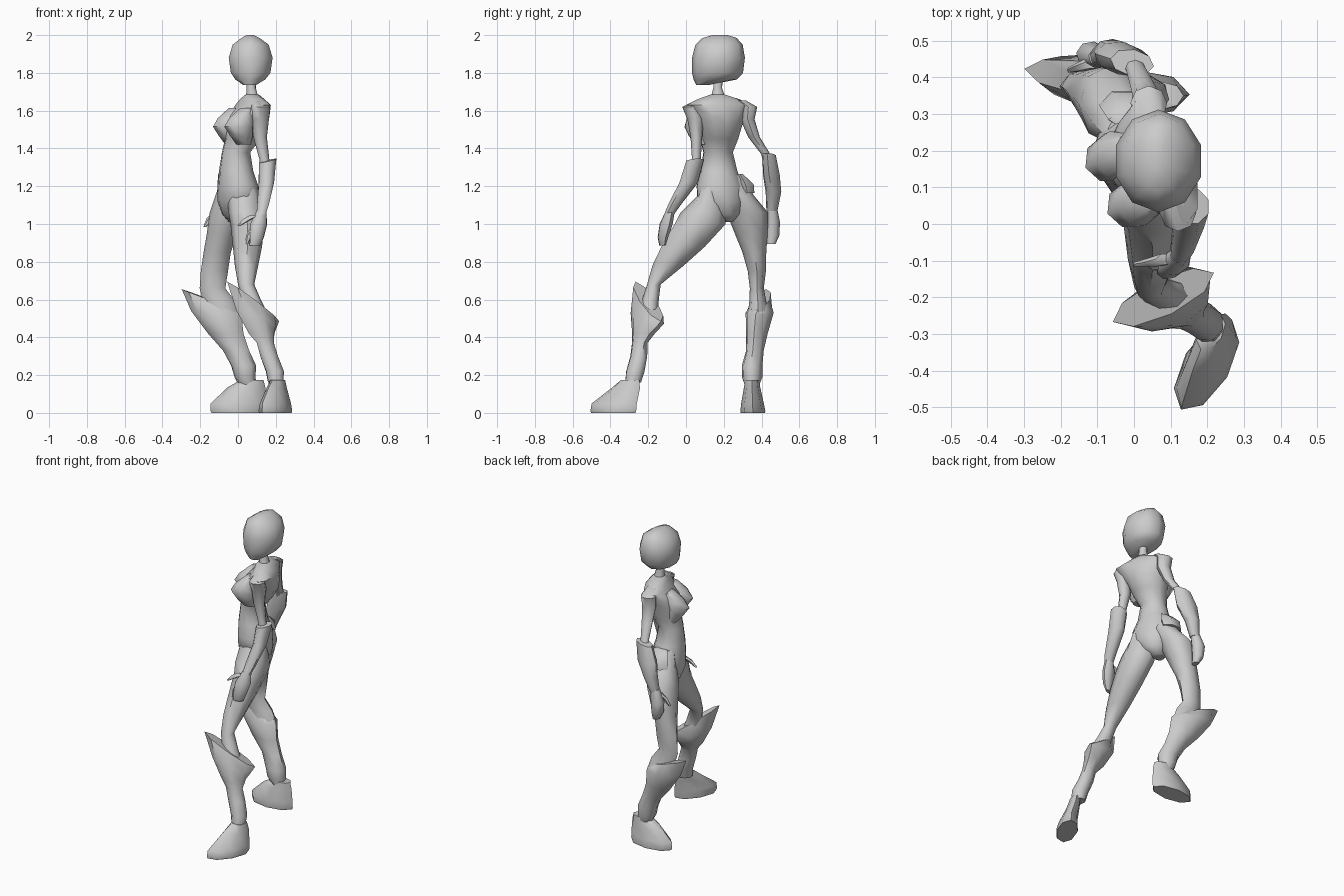
import bpy, bmesh
from math import sin, cos, pi, radians


def loft(name, yaw, rings, sides=8):
    """Skin horizontal oval sections: (x, y, z, half depth, half width, tilt).
    yaw is the heading of the depth axis; tilt raises the front of a section."""
    bm = bmesh.new()
    fx, fy = cos(radians(yaw)), sin(radians(yaw))
    loops = []
    for ring in rings:
        x, y, z, d, w = ring[:5]
        tilt = ring[5] if len(ring) > 5 else 0
        loop = []
        for k in range(sides):
            c, s = cos(2 * pi * k / sides), sin(2 * pi * k / sides)
            loop.append(bm.verts.new((x + fx * d * c - fy * w * s,
                                      y + fy * d * c + fx * w * s,
                                      z + tilt * c)))
        loops.append(loop)
    for a, b in zip(loops, loops[1:]):
        for k in range(sides):
            j = (k + 1) % sides
            bm.faces.new((a[k], a[j], b[j], b[k]))
    bm.faces.new(loops[0])
    bm.faces.new(loops[-1])
    bmesh.ops.recalc_face_normals(bm, faces=bm.faces[:])
    mesh = bpy.data.meshes.new(name)
    bm.to_mesh(mesh)
    bm.free()
    obj = bpy.data.objects.new(name, mesh)
    bpy.context.collection.objects.link(obj)
    bpy.ops.object.select_all(action='DESELECT')
    obj.select_set(True)
    bpy.context.view_layer.objects.active = obj
    bpy.ops.object.shade_smooth_by_angle(angle=radians(50))
    return obj


# Head turned to the front, and neck
loft("head", 270, [
    (.062, .085, 1.735, .03, .035), (.065, .155, 1.765, .115, .083),
    (.067, .167, 1.80, .135, .11), (.067, .172, 1.88, .14, .122),
    (.067, .175, 1.95, .125, .10), (.066, .178, 1.985, .09, .05),
    (.065, .18, 2.0, .04, .02)], 10)
loft("neck", 201, [
    (.07, .17, 1.79, .027, .026), (.07, .168, 1.72, .026, .025),
    (.078, .17, 1.64, .04, .05)])

# Torso, turned towards -x
loft("torso", 201, [
    (.075, .168, 1.685, .035, .04), (.075, .172, 1.66, .055, .12),
    (.08, .175, 1.63, .075, .185), (.055, .175, 1.57, .105, .15),
    (.04, .175, 1.52, .115, .125), (.025, .175, 1.45, .093, .105),
    (-.01, .17, 1.38, .075, .08), (-.01, .175, 1.28, .09, .10),
    (0, .18, 1.20, .105, .13), (0, .185, 1.12, .105, .13),
    (0, .205, 1.05, .085, .075), (-.01, .215, 1.01, .04, .03)], 12)
for side, dx, dy in (("left", 0, 0), ("right", -.06, .125)):
    loft(side + "_breast", 201, [
        (.05 + dx, .08 + dy, 1.615, .04, .045),
        (.018 + dx, .066 + dy, 1.56, .07, .066),
        (.005 + dx, .058 + dy, 1.515, .083, .068),
        (.02 + dx, .068 + dy, 1.465, .065, .055),
        (.03 + dx, .085 + dy, 1.42, .04, .035)])
loft("hip_flap", 180, [
    (-.02, .285, 1.265, .05, .018), (-.02, .315, 1.21, .07, .05),
    (-.025, .325, 1.165, .07, .043)], 6)

# Thighs, overlapping the hips
loft("left_thigh", 180, [
    (.02, .14, 1.26, .06, .05), (.03, .12, 1.15, .088, .058),
    (.04, .09, 1.06, .09, .12),
    (.05, .075, 1.00, .09, .135), (.05, -.015, .88, .077, .115),
    (.045, -.095, .78, .062, .083), (.043, -.17, .68, .043, .036),
    (.075, -.19, .59, .05, .045), (.10, -.20, .52, .06, .05)])
loft("right_thigh", 180, [
    (-.02, .24, 1.26, .06, .05), (-.03, .285, 1.15, .09, .075),
    (-.06, .325, 1.06, .09, .11),
    (-.085, .345, .95, .08, .087), (-.11, .362, .85, .072, .063),
    (-.125, .375, .75, .072, .048), (-.135, .375, .66, .068, .037),
    (-.10, .38, .59, .085, .045), (-.08, .382, .52, .09, .055)])

# Boots with flared, sloping tops
loft("left_boot", 206, [
    (.08, -.20, .59, .153, .05, .105), (.10, -.205, .50, .12, .08, .04),
    (.125, -.225, .42, .075, .058), (.145, -.245, .37, .05, .04),
    (.165, -.25, .30, .052, .045), (.195, -.268, .22, .05, .052),
    (.20, -.28, .16, .042, .045)])
loft("right_boot", 171, [
    (-.15, .40, .60, .15, .045, .055), (-.115, .39, .53, .135, .075, .01),
    (-.065, .375, .42, .095, .058), (-.01, .365, .33, .07, .047),
    (.03, .35, .25, .067, .055), (.037, .35, .19, .056, .055),
    (.05, .35, .15, .05, .04)])

# Feet
loft("left_foot", 240, [
    (.21, -.295, .175, .055, .032), (.205, -.32, .13, .088, .038),
    (.198, -.38, .05, .138, .055), (.198, -.385, .01, .14, .065),
    (.198, -.385, 0, .135, .062)])
loft("right_foot", 180, [
    (.075, .35, .175, .06, .038), (.045, .35, .135, .10, .043),
    (.003, .352, .05, .148, .06), (.003, .354, .01, .148, .066),
    (.003, .354, 0, .143, .064)])

# Left arm with a pointed shoulder
loft("left_upper_arm", 180, [
    (.11, .08, 1.655, .03, .03), (.12, .03, 1.62, .05, .05),
    (.118, .05, 1.555, .046, .043),
    (.117, .055, 1.46, .036, .031), (.14, .055, 1.34, .026, .023),
    (.145, .045, 1.28, .025, .025)])
loft("left_gauntlet", 201, [
    (.157, .048, 1.335, .05, .05, -.012), (.15, .015, 1.22, .042, .053),
    (.132, -.062, 1.10, .033, .036), (.122, -.09, 1.05, .026, .028)])
loft("left_hand", 201, [
    (.124, -.083, 1.07, .027, .026), (.11, -.105, 1.00, .048, .034),
    (.10, -.122, .93, .04, .027), (.09, -.125, .885, .03, .014)])
loft("left_thumb", 180, [
    (.09, -.095, 1.045, .03, .016), (.05, -.105, 1.025, .025, .013),
    (.005, -.11, .99, .008, .007)], 6)
loft("left_finger", 180, [
    (.085, -.11, .98, .02, .015), (.06, -.115, .94, .018, .013),
    (.047, -.115, .895, .008, .008)], 6)

# Right arm with a pointed shoulder
loft("right_upper_arm", 180, [
    (.05, .285, 1.655, .03, .03), (.04, .33, 1.62, .05, .047),
    (.04, .325, 1.555, .046, .038), (.03, .36, 1.46, .036, .031),
    (.005, .422, 1.37, .027, .024), (-.01, .44, 1.30, .025, .025)])
loft("right_gauntlet", 170, [
    (-.005, .44, 1.365, .06, .036, -.01), (-.035, .452, 1.26, .072, .045),
    (-.065, .463, 1.17, .046, .042), (-.092, .455, 1.07, .03, .03)])
loft("right_hand", 170, [
    (-.094, .455, 1.09, .03, .027), (-.115, .46, 1.01, .043, .038),
    (-.113, .457, .94, .035, .038), (-.10, .45, .895, .02, .025)])
loft("right_thumb", 180, [
    (-.11, .44, 1.06, .025, .018), (-.145, .428, 1.03, .022, .013),
    (-.175, .42, .985, .008, .008)], 6)
